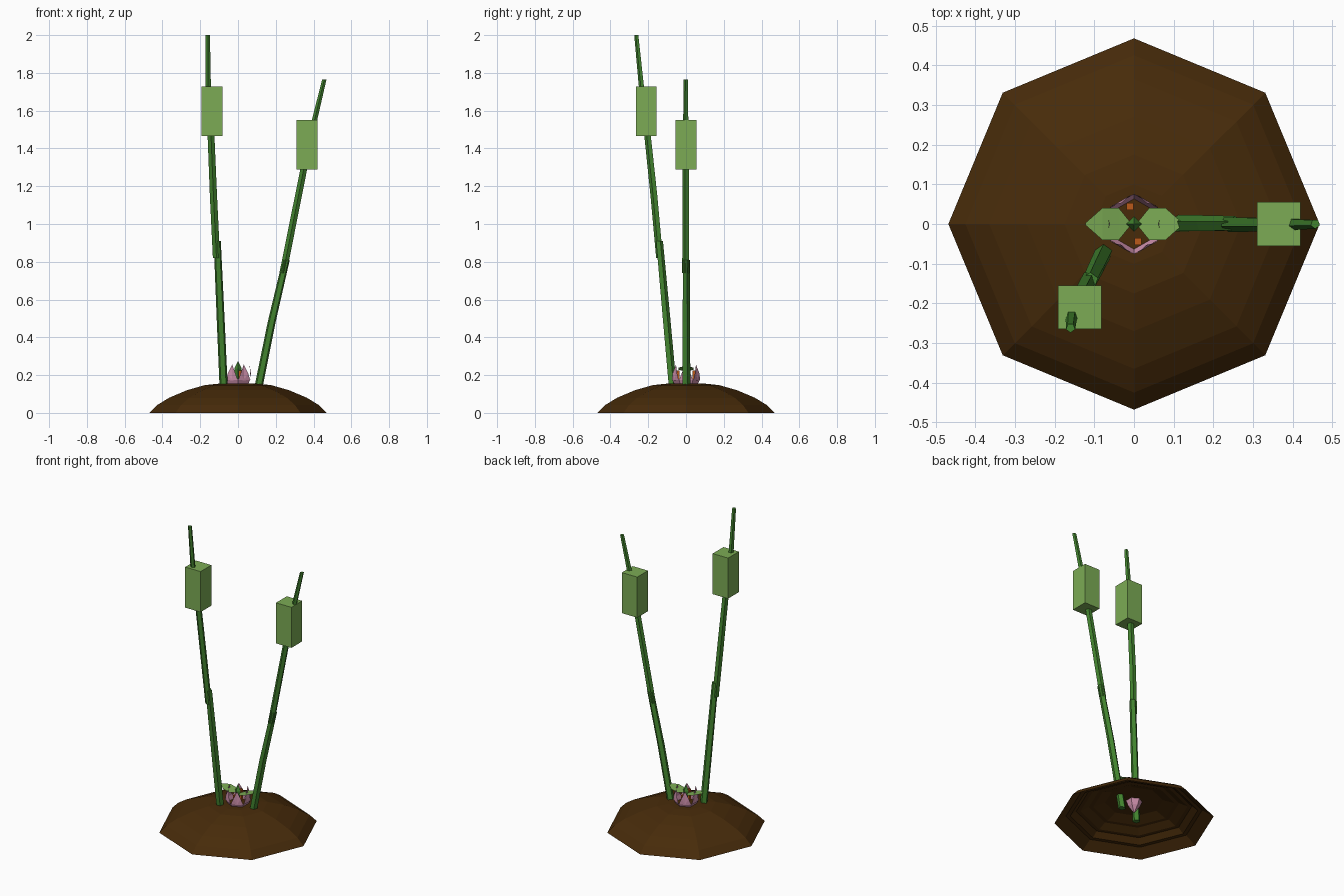
import bpy, bmesh
from math import sin, cos, pi
from mathutils import Vector, Matrix

if "Cube" in bpy.data.objects:
    bpy.data.objects.remove(bpy.data.objects["Cube"])


def material(name, rgb):
    m = bpy.data.materials.new(name)
    m.use_nodes = True
    m.diffuse_color = (*rgb, 1)
    m.node_tree.nodes["Principled BSDF"].inputs["Base Color"].default_value = (*rgb, 1)
    return m


soil = material("soil brown", (0.063, 0.024, 0.003))
reed = material("reed green", (0.055, 0.23, 0.028))
pod = material("pale green", (0.2, 0.41, 0.09))
pink = material("petal pink", (0.6, 0.27, 0.4))
orange = material("stamen orange", (0.5, 0.1, 0.01))


def finish(bm, name, mat):
    bmesh.ops.recalc_face_normals(bm, faces=bm.faces)
    mesh = bpy.data.meshes.new(name)
    bm.to_mesh(mesh)
    bm.free()
    mesh.materials.append(mat)
    ob = bpy.data.objects.new(name, mesh)
    bpy.context.collection.objects.link(ob)
    return ob


def loft(name, mat, stations, sides, cap_start=False, cap_end=True, turn=0.0):
    """Skin horizontal rings given as (x, y, z, radius)."""
    bm = bmesh.new()
    rings = []
    for x, y, z, r in stations:
        angles = [turn + 2 * pi * i / sides for i in range(sides)]
        rings.append([bm.verts.new((x + r * cos(a), y + r * sin(a), z)) for a in angles])
    for low, high in zip(rings, rings[1:]):
        for i in range(sides):
            j = (i + 1) % sides
            bm.faces.new((low[i], low[j], high[j], high[i]))
    if cap_start:
        bm.faces.new(rings[0])
    if cap_end:
        bm.faces.new(rings[-1])
    return finish(bm, name, mat)


def box(name, mat, centre, size):
    bm = bmesh.new()
    bmesh.ops.create_cube(bm, size=1)
    bmesh.ops.scale(bm, vec=size, verts=bm.verts)
    bmesh.ops.translate(bm, vec=centre, verts=bm.verts)
    return finish(bm, name, mat)


# Eight-sided mound with a terraced hollow underneath
mound = [(0.468, 0), (0.425, 0.043), (0.365, 0.08), (0.27, 0.12), (0.175, 0.147), (0.1, 0.155)]
hollow = [(0.468, 0), (0.4, 0.045), (0.375, 0.045), (0.34, 0.075), (0.315, 0.075),
          (0.265, 0.1), (0.24, 0.1), (0.17, 0.125)]
for name, profile in (("mound", mound), ("mound_hollow", hollow)):
    loft(name, soil, [(0, 0, z, r) for r, z in profile], 8)


# Reeds: a thicker lower stalk with a thinner upper stalk set into it
def reed_stalk(side, lower, upper, head):
    loft(side + "_lower_stalk", reed, lower, 5, True, True, pi / 2)
    loft(side + "_upper_stalk", reed, upper, 5, True, True, -pi / 2)
    box(side + "_reed_head", pod, head, (0.11, 0.11, 0.262))


reed_stalk("right",
           [(-0.072, -0.064, 0.045, 0.023), (-0.092, -0.105, 0.5, 0.022), (-0.11, -0.142, 0.91, 0.02)],
           [(-0.114, -0.138, 0.82, 0.02), (-0.13, -0.168, 1.15, 0.02),
            (-0.143, -0.202, 1.47, 0.019), (-0.158, -0.236, 1.74, 0.015), (-0.16, -0.262, 2.0, 0.012)],
           (-0.137, -0.21, 1.597))
reed_stalk("left",
           [(0.09, 0, 0.045, 0.023), (0.178, 0, 0.48, 0.022), (0.255, 0, 0.81, 0.02)],
           [(0.238, 0, 0.74, 0.02), (0.348, 0, 1.29, 0.019), (0.405, 0, 1.55, 0.015), (0.457, 0, 1.765, 0.012)],
           (0.365, 0, 1.42))

# Six-sided flower cup, its bulb hanging inside the hollow
loft("flower_cup", pink, [(0, 0, 0.05, 0.004), (0, 0, 0.09, 0.034), (0, 0, 0.12, 0.046), (0, 0, 0.18, 0.076)],
     6, True, False, pi / 6)

# Ring of six pointed petals, each folded along its middle
bm = bmesh.new()
for k in range(6):
    spin = Matrix.Rotation(k * pi / 3, 3, "Z")
    outline = [(0.066, -0.036, 0.175), (0.068, -0.022, 0.212), (0.061, 0, 0.256),
               (0.068, 0.022, 0.212), (0.066, 0.036, 0.175)]
    rim = [bm.verts.new(spin @ Vector(p)) for p in outline]
    base = bm.verts.new(spin @ Vector((0.067, 0, 0.172)))
    for a, b in zip(rim, rim[1:]):
        bm.faces.new((a, b, base))
finish(bm, "petals", pink)

# Two pointed green leaves lying over the sides
for side, s in (("left", 1), ("right", -1)):
    bm = bmesh.new()
    stations = [(0.008, 0.003, 0.22), (0.038, 0.04, 0.228), (0.08, 0.04, 0.24), (0.122, 0.003, 0.248)]
    rows = [[bm.verts.new((s * x, e * w, z)) for e in (-1, 1)] for x, w, z in stations]
    for a, b in zip(rows, rows[1:]):
        bm.faces.new((a[0], b[0], b[1], a[1]))
    finish(bm, side + "_leaf", pod)

# Central bud and stamens
loft("centre_bud", reed, [(0, 0, 0.15, 0.008), (0, 0, 0.235, 0.02), (0, 0, 0.272, 0.002)], 4, True)
for side, s in (("front", -1), ("back", 1)):
    box(side + "_stamen", orange, (-s * 0.01, s * 0.044, 0.19), (0.017, 0.017, 0.07))
